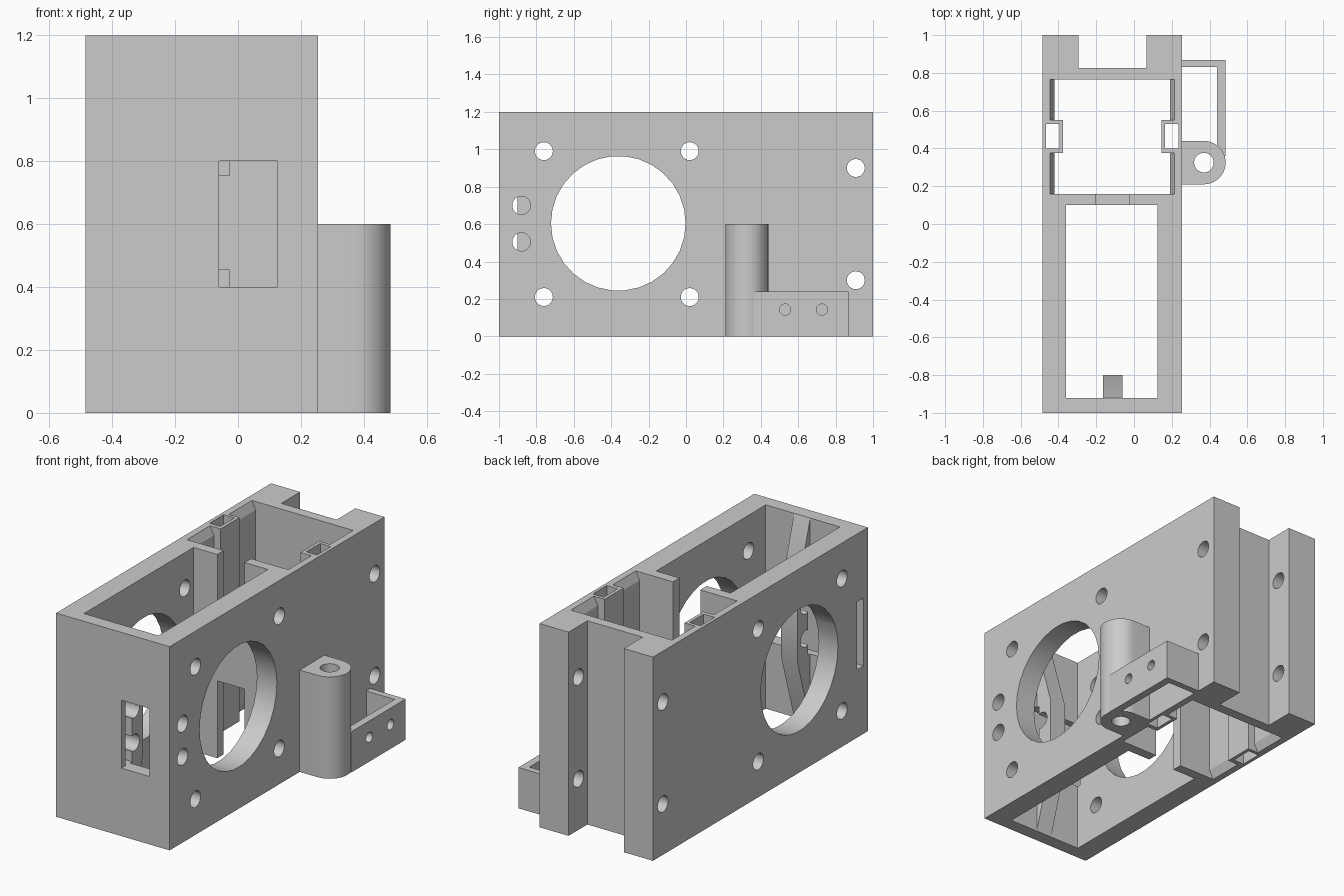
import bpy, bmesh, math
from mathutils import Vector

cube = bpy.data.objects.get("Cube")
if cube:
    bpy.data.objects.remove(cube, do_unlink=True)

grey = bpy.data.materials.new("light_grey")
grey.use_nodes = True
grey.diffuse_color = (0.6, 0.6, 0.6, 1)
grey.node_tree.nodes["Principled BSDF"].inputs["Base Color"].default_value = (0.6, 0.6, 0.6, 1)

H = 1.2        # body height
MID = -0.115   # centre line of the body in x


def prism(name, points, direction):
    """Extrude a closed outline of 3D points along a vector."""
    bm = bmesh.new()
    face = bm.faces.new([bm.verts.new(p) for p in points])
    new = bmesh.ops.extrude_face_region(bm, geom=[face])["geom"]
    bmesh.ops.translate(bm, vec=Vector(direction),
                        verts=[v for v in new if isinstance(v, bmesh.types.BMVert)])
    bmesh.ops.recalc_face_normals(bm, faces=bm.faces[:])
    mesh = bpy.data.meshes.new(name)
    bm.to_mesh(mesh)
    bm.free()
    mesh.materials.append(grey)
    ob = bpy.data.objects.new(name, mesh)
    bpy.context.collection.objects.link(ob)
    return ob


def box(name, x, y, z):
    outline = [(x[0], y[0], z[0]), (x[1], y[0], z[0]), (x[1], y[1], z[0]), (x[0], y[1], z[0])]
    return prism(name, outline, (0, 0, z[1] - z[0]))


def rod_x(x0, x1, y, z, r, sides=24):
    turn = [math.tau * i / sides for i in range(sides)]
    return prism("cutter", [(x0, y + r * math.cos(a), z + r * math.sin(a)) for a in turn],
                 (x1 - x0, 0, 0))


def boolean(cutter, *targets):
    """Cut a shape out of each target, then remove the cutter."""
    cutter.hide_render = True
    for ob in targets:
        mod = ob.modifiers.new("cut", 'BOOLEAN')
        mod.operation, mod.solver, mod.object = 'DIFFERENCE', 'EXACT', cutter
        bpy.context.view_layer.objects.active = ob
        bpy.ops.object.modifier_apply(modifier=mod.name)
    bpy.data.objects.remove(cutter, do_unlink=True)


# Body shell with back notch and front bay
body = box("body", (-0.485, 0.255), (-1, 1), (0, H))
boolean(box("cutter", (-0.295, 0.065), (0.825, 1.1), (-0.1, H + 0.1)), body)
boolean(box("cutter", (-0.36, 0.125), (-0.92, 0.10), (-0.1, H + 0.1)), body)

# Rear bay, flared at both open ends
wide, slim, flare = 0.33, 0.305, 0.05
half = [(wide, -0.1), (wide, 0), (slim, flare), (slim, H - flare), (wide, H), (wide, H + 0.1)]
outline = half + [(-w, z) for w, z in reversed(half)]
boolean(prism("cutter", [(MID + w, 0.16, z) for w, z in outline], (0, 0.605, 0)), body)

# Notches in the divider between the bays
for z in ((-0.1, 0.455), (0.755, H + 0.1)):
    boolean(box("cutter", (-0.205, -0.027), (0.05, 0.2), z), body)

# Square channels on the rear bay walls
for side, name in ((-1, "right_channel"), (1, "left_channel")):
    def span(a, b):
        return sorted((MID + side * a, MID + side * b))
    channel = box(name, span(0.26, wide), (0.375, 0.55), (0, H))
    boolean(box("cutter", span(0.28, 0.35), (0.40, 0.53), (-0.1, H + 0.1)), body, channel)

# Mounting block behind the front wall, with long sloped ends
block = prism("mounting_block",
              [(-0.165, y, z) for y, z in ((-0.92, 0), (-0.80, 0.4), (-0.80, 0.8), (-0.92, H))],
              (0.105, 0, 0))

# Front window and the side slot leading to it
boolean(box("cutter", (-0.06, 0.125), (-1.1, -0.9), (0.4, 0.8)), body)
boolean(box("cutter", (-0.6, -0.06), (-0.96, -0.90), (0.4, 0.8)), body)
boolean(box("cutter", (-0.6, 0), (-0.96, -0.90), (0.4, 0.8)), block)

# Large round opening and screw holes through both sides
boolean(rod_x(-0.6, 0.4, -0.362, 0.604, 0.36, 30), body)
for y, z in ((-0.76, 0.99), (0.02, 0.99), (-0.76, 0.21), (0.02, 0.21), (0.908, 0.9), (0.908, 0.3)):
    boolean(rod_x(-0.6, 0.4, y, z, 0.048), body)
for z in (0.505, 0.7):
    boolean(rod_x(-0.25, 0.4, -0.88, z, 0.049), body, block)

# Side barrel with a vertical bore
cx, cy, r = 0.37, 0.325, 0.115
arc = [-math.pi / 2 + math.pi * i / 20 for i in range(21)]
barrel = prism("side_barrel", [(0.255, cy + r, 0), (0.255, cy - r, 0)]
               + [(cx + r * math.cos(a), cy + r * math.sin(a), 0) for a in arc], (0, 0, 0.6))
ring = [math.tau * i / 24 for i in range(24)]
boolean(prism("cutter", [(cx + 0.052 * math.cos(a), cy + 0.052 * math.sin(a), -0.1) for a in ring],
              (0, 0, 0.9)), barrel)

# L-shaped side bracket
bracket = prism("side_bracket",
                [(x, y, 0) for x, y in ((0.44, 0.36), (0.485, 0.36), (0.485, 0.868),
                                        (0.255, 0.868), (0.255, 0.83), (0.44, 0.83))],
                (0, 0, 0.24))
for y in (0.53, 0.727):
    boolean(rod_x(0.4, 0.55, y, 0.143, 0.03), bracket)

# Smooth curved walls, keeping hard edges
for ob in (body, block, barrel, bracket):
    bpy.ops.object.select_all(action='DESELECT')
    ob.select_set(True)
    bpy.context.view_layer.objects.active = ob
    bpy.ops.object.shade_smooth_by_angle(angle=math.radians(25))
